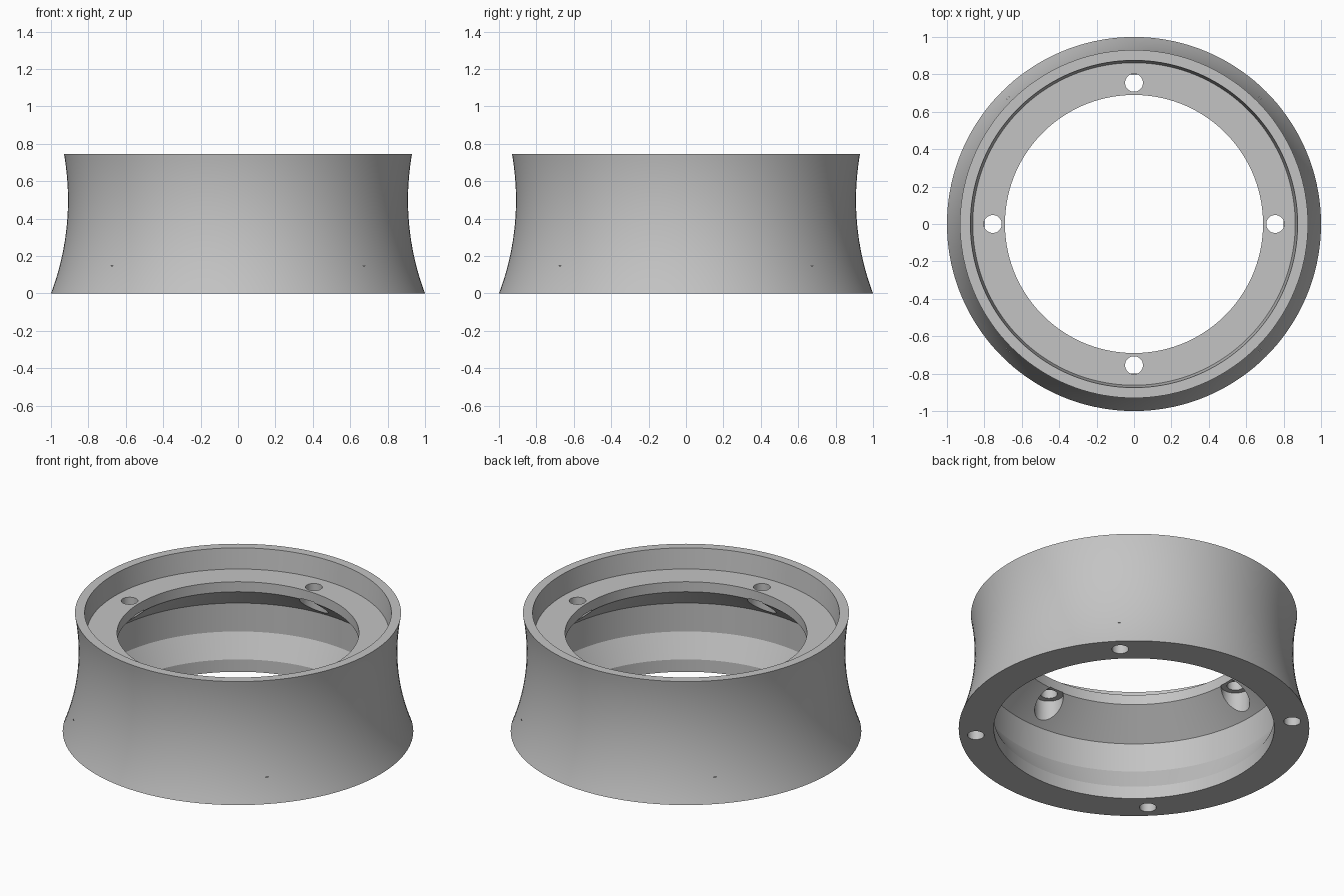
import bpy
import bmesh
from math import sqrt, pi, cos, sin, radians
from mathutils import Matrix

cube = bpy.data.objects.get("Cube")
if cube:
    bpy.data.objects.remove(cube, do_unlink=True)

HEIGHT = 0.745
WAIST_R, WAIST_Z, ARC_R = 0.909, 0.5, 1.419
SEGMENTS = 144

grey = bpy.data.materials.new("plain_grey")
grey.use_nodes = True
colour = (0.55, 0.55, 0.55, 1)
grey.diffuse_color = colour
grey.node_tree.nodes["Principled BSDF"].inputs["Base Color"].default_value = colour


def add_object(name, bm):
    mesh = bpy.data.meshes.new(name)
    bmesh.ops.recalc_face_normals(bm, faces=bm.faces)
    bm.to_mesh(mesh)
    bm.free()
    obj = bpy.data.objects.new(name, mesh)
    bpy.context.collection.objects.link(obj)
    mesh.materials.append(grey)
    return obj


def lathe(name, profile):
    """Revolve a closed (radius, z) profile about the z axis."""
    bm = bmesh.new()
    rings = []
    for i in range(SEGMENTS):
        a = 2 * pi * i / SEGMENTS
        rings.append([bm.verts.new((r * cos(a), r * sin(a), z)) for r, z in profile])
    n = len(profile)
    for i, ring in enumerate(rings):
        after = rings[(i + 1) % SEGMENTS]
        for j in range(n):
            k = (j + 1) % n
            bm.faces.new((ring[j], after[j], after[k], ring[k]))
    return add_object(name, bm)


def drill(body, name, distance, angle, radius, z0, z1):
    """Cut a vertical round hole between two heights."""
    bm = bmesh.new()
    place = Matrix.Translation((distance * cos(angle), distance * sin(angle), (z0 + z1) / 2))
    bmesh.ops.create_cone(bm, cap_ends=True, segments=40, radius1=radius,
                          radius2=radius, depth=z1 - z0, matrix=place)
    cutter = add_object(name, bm)
    cutter.hide_render = True
    mod = body.modifiers.new(name, "BOOLEAN")
    mod.operation = "DIFFERENCE"
    mod.solver = "EXACT"
    mod.object = cutter
    bpy.context.view_layer.objects.active = body
    bpy.ops.object.modifier_apply(modifier=mod.name)
    bpy.data.objects.remove(cutter, do_unlink=True)


# Waisted outer wall, then the stepped bore from the top down
steps = 24
outer = []
for i in range(steps + 1):
    z = HEIGHT * i / steps
    outer.append((WAIST_R + ARC_R - sqrt(ARC_R ** 2 - (z - WAIST_Z) ** 2), z))
bore = [(0.875, HEIGHT), (0.862, 0.618),   # top recess
        (0.69, 0.618), (0.69, 0.555),      # ledge lip
        (0.87, 0.40), (0.873, 0.22),       # inner chamber
        (0.80, 0.078), (0.80, 0)]          # base collar
ring = lathe("ring_body", outer + bore)

# Bolt holes with counterbores in the ledge, blind holes in the base
for i in range(4):
    a = i * pi / 2
    drill(ring, "ledge_counterbore", 0.755, a, 0.082, 0.30, 0.56)
    drill(ring, "ledge_hole", 0.755, a, 0.048, 0.5, 0.7)
    drill(ring, "base_hole", 0.906, a + pi / 4, 0.048, -0.1, 0.15)

bpy.ops.object.select_all(action="DESELECT")
ring.select_set(True)
bpy.context.view_layer.objects.active = ring
bpy.ops.object.shade_smooth_by_angle(angle=radians(20))
